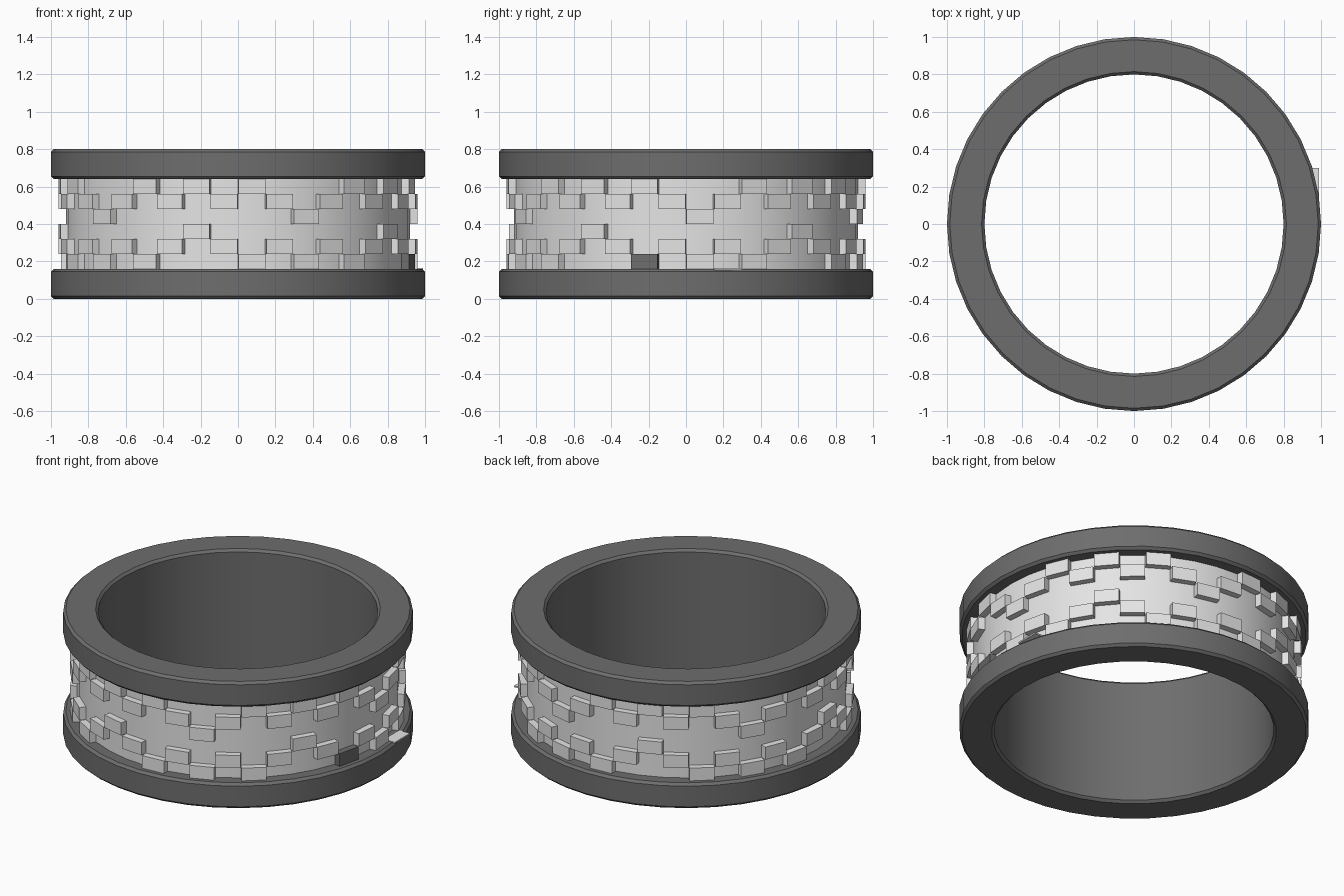
import bpy, bmesh, math
from mathutils import Matrix, Vector

if "Cube" in bpy.data.objects:
    bpy.data.objects.remove(bpy.data.objects["Cube"])

SEG = 40
STEP = 2 * math.pi / SEG
BAND_R = 0.92
ROW_H = 0.08
BASE_Z = 0.16


def material(name, v):
    m = bpy.data.materials.new(name)
    m.diffuse_color = (v, v, v, 1)
    m.use_nodes = True
    m.node_tree.nodes["Principled BSDF"].inputs["Base Color"].default_value = m.diffuse_color
    return m


dark = material("dark_grey", 0.155)
light = material("light_grey", 0.78)


def finish(bm, name, mats, smooth=True):
    bmesh.ops.recalc_face_normals(bm, faces=bm.faces)
    me = bpy.data.meshes.new(name)
    bm.to_mesh(me)
    bm.free()
    for m in mats:
        me.materials.append(m)
    ob = bpy.data.objects.new(name, me)
    bpy.context.collection.objects.link(ob)
    if smooth:
        bpy.ops.object.select_all(action='DESELECT')
        ob.select_set(True)
        bpy.context.view_layer.objects.active = ob
        bpy.ops.object.shade_smooth_by_angle(angle=math.radians(30))
    return ob


def lathe(name, profile, mat, closed=False):
    """Revolve an (r, z) profile, with a corner at the exact front."""
    bm = bmesh.new()
    rings = [[bm.verts.new((r * math.sin(i * STEP), -r * math.cos(i * STEP), z))
              for r, z in profile] for i in range(SEG)]
    n = len(profile)
    for i in range(SEG):
        a, b = rings[i], rings[(i + 1) % SEG]
        for k in range(n if closed else n - 1):
            j = (k + 1) % n
            bm.faces.new((a[k], b[k], b[j], a[j]))
    return finish(bm, name, [mat])


# Ring body: bore, two chamfered rims and the channel between them
C = 0.015
lower = [(0.80, C), (0.80 + C, 0), (1 - C, 0), (1, C), (1, 0.16 - C), (1 - C, 0.16), (BAND_R, 0.16)]
upper = [(r, 0.8 - z) for r, z in reversed(lower)]
body = lathe("ring_body", lower + upper, dark, closed=True)
# Light channel wall: the faces between the rims
body.data.materials.append(light)
for p in body.data.polygons:
    if 0.3 < p.center.z < 0.5 and p.center.xy.length > 0.86:
        p.material_index = 1

# Raised blocks: an eight-column pattern repeated five times, rows counted from the bottom
PATTERN = [(0, 5), (1, 4), (0, 3), (1, 4), (0, 5), (1, 4), (2, 5), (1, 4)]
DARK_BLOCK = (8, 0)
bm = bmesh.new()
width = 2 * BAND_R * math.sin(STEP / 2)
face_r = BAND_R * math.cos(STEP / 2)
inner, outer = face_r - 0.01, face_r + 0.04
for col in range(SEG):
    for row in PATTERN[col % 8]:
        mid = Vector((0, -(inner + outer) / 2, BASE_Z + (row + 0.5) * ROW_H))
        mat = (Matrix.Rotation((col + 0.5) * STEP, 4, 'Z') @ Matrix.Translation(mid)
               @ Matrix.Diagonal((width, outer - inner, ROW_H, 1)))
        made = bmesh.ops.create_cube(bm, size=1, matrix=mat)
        if (col, row) == DARK_BLOCK:
            for f in {f for v in made["verts"] for f in v.link_faces}:
                f.material_index = 1
finish(bm, "raised_blocks", [light, dark], smooth=False)

# Thin loose plate lying on the lower rim
bm = bmesh.new()
bmesh.ops.create_cube(bm, size=1, matrix=Matrix.Translation((0.955, 0.225, 0.159))
                      @ Matrix.Diagonal((0.07, 0.15, 0.009, 1)))
finish(bm, "rim_plate", [light], smooth=False)
